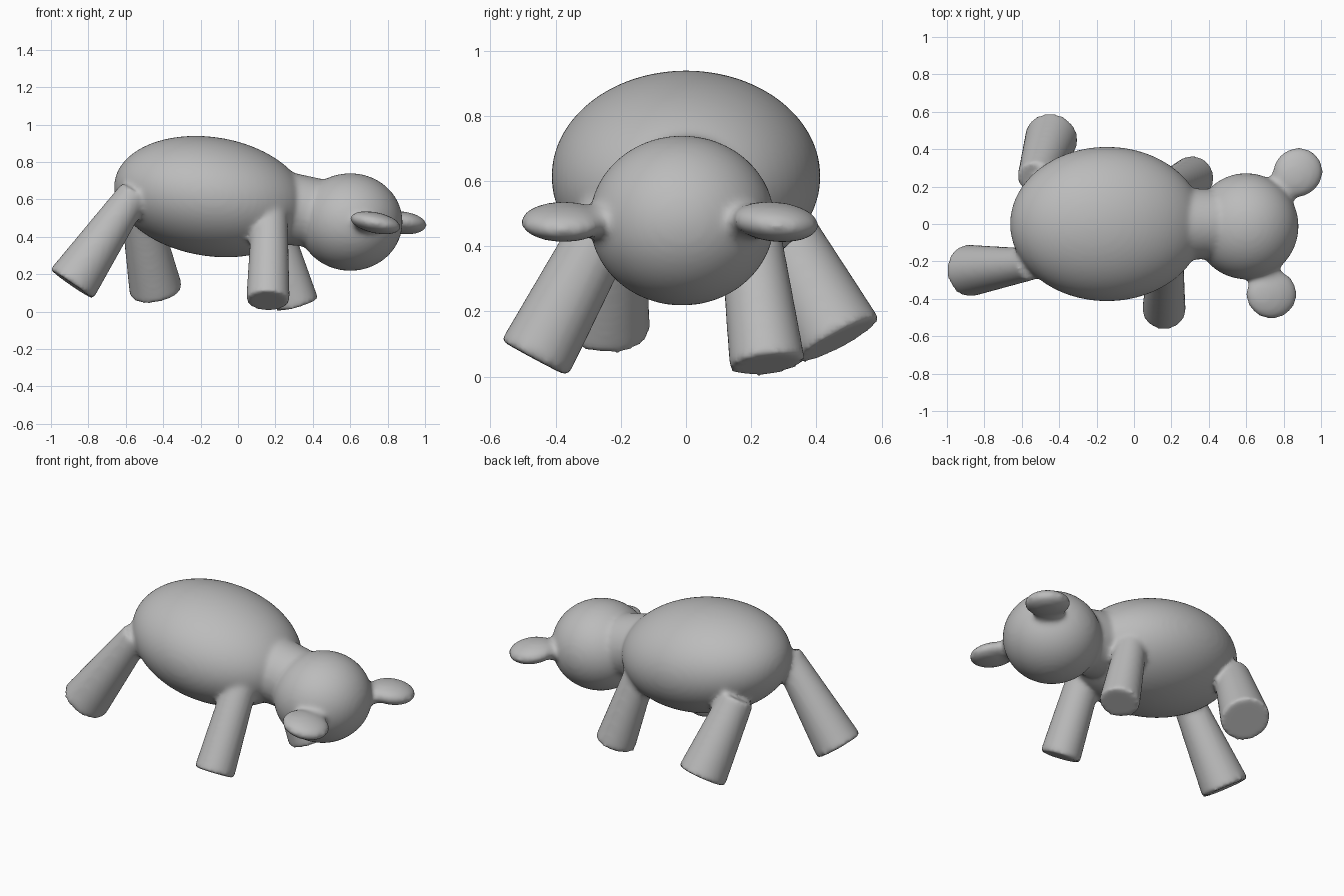
import bpy, bmesh, math
from mathutils import Matrix, Vector, Euler

cube = bpy.data.objects.get("Cube")
if cube:
    bpy.data.objects.remove(cube, do_unlink=True)

clay = bpy.data.materials.new("grey clay")
clay.use_nodes = True
GREY = (0.5, 0.5, 0.5, 1)
clay.diffuse_color = GREY
clay.node_tree.nodes["Principled BSDF"].inputs["Base Color"].default_value = GREY

bm = bmesh.new()


def ball(center, radii, rot=(0, 0, 0)):
    """Ellipsoid with its rotation in degrees."""
    turn = Euler([math.radians(a) for a in rot]).to_matrix().to_4x4()
    m = Matrix.Translation(center) @ turn @ Matrix.Diagonal((*radii, 1))
    bmesh.ops.create_uvsphere(bm, u_segments=64, v_segments=40, radius=1, matrix=m)


def limb(foot, top, r_foot, r_top):
    """Tapered round limb, flat at the foot."""
    a, b = Vector(foot), Vector(top)
    d = b - a
    m = Matrix.Translation((a + b) / 2) @ d.to_track_quat('Z', 'Y').to_matrix().to_4x4()
    bmesh.ops.create_cone(bm, cap_ends=True, segments=48, radius1=r_foot,
                          radius2=r_top, depth=d.length, matrix=m)


# Torso, neck and head
ball((-0.145, 0, 0.615), (0.522, 0.413, 0.318), (0, 9, 0))
limb((0.15, 0, 0.57), (0.52, 0, 0.51), 0.2, 0.18)
ball((0.6, -0.012, 0.479), (0.28, 0.284, 0.261))

# Ears: flat discs, each with a short root
ball((0.875, 0.275, 0.475), (0.138, 0.13, 0.06), (0, 8, 40))
ball((0.735, -0.375, 0.475), (0.138, 0.132, 0.056), (0, 12, 0))
ball((0.79, 0.19, 0.475), (0.12, 0.09, 0.055), (0, 0, 45))
ball((0.70, -0.28, 0.475), (0.09, 0.11, 0.05))

# Legs: front right, front left, back right, back left
limb((0.16, -0.465, 0.055), (0.17, -0.2, 0.55), 0.117, 0.095)
limb((0.318, 0.25, 0.035), (0.18, 0.19, 0.5), 0.117, 0.09)
limb((-0.89, -0.25, 0.145), (-0.55, -0.215, 0.64), 0.14, 0.085)
limb((-0.438, 0.468, 0.11), (-0.525, 0.24, 0.54), 0.143, 0.1)

mesh = bpy.data.meshes.new("animal_figure")
bm.to_mesh(mesh)
bm.free()
mesh.materials.append(clay)
figure = bpy.data.objects.new("animal_figure", mesh)
bpy.context.collection.objects.link(figure)

# Fuse the parts into one skin and soften the joints
fuse = figure.modifiers.new("fuse", 'REMESH')
fuse.mode = 'VOXEL'
fuse.voxel_size = 0.014
fuse.use_smooth_shade = True
soften = figure.modifiers.new("soften", 'SMOOTH')
soften.factor = 0.5
soften.iterations = 10
